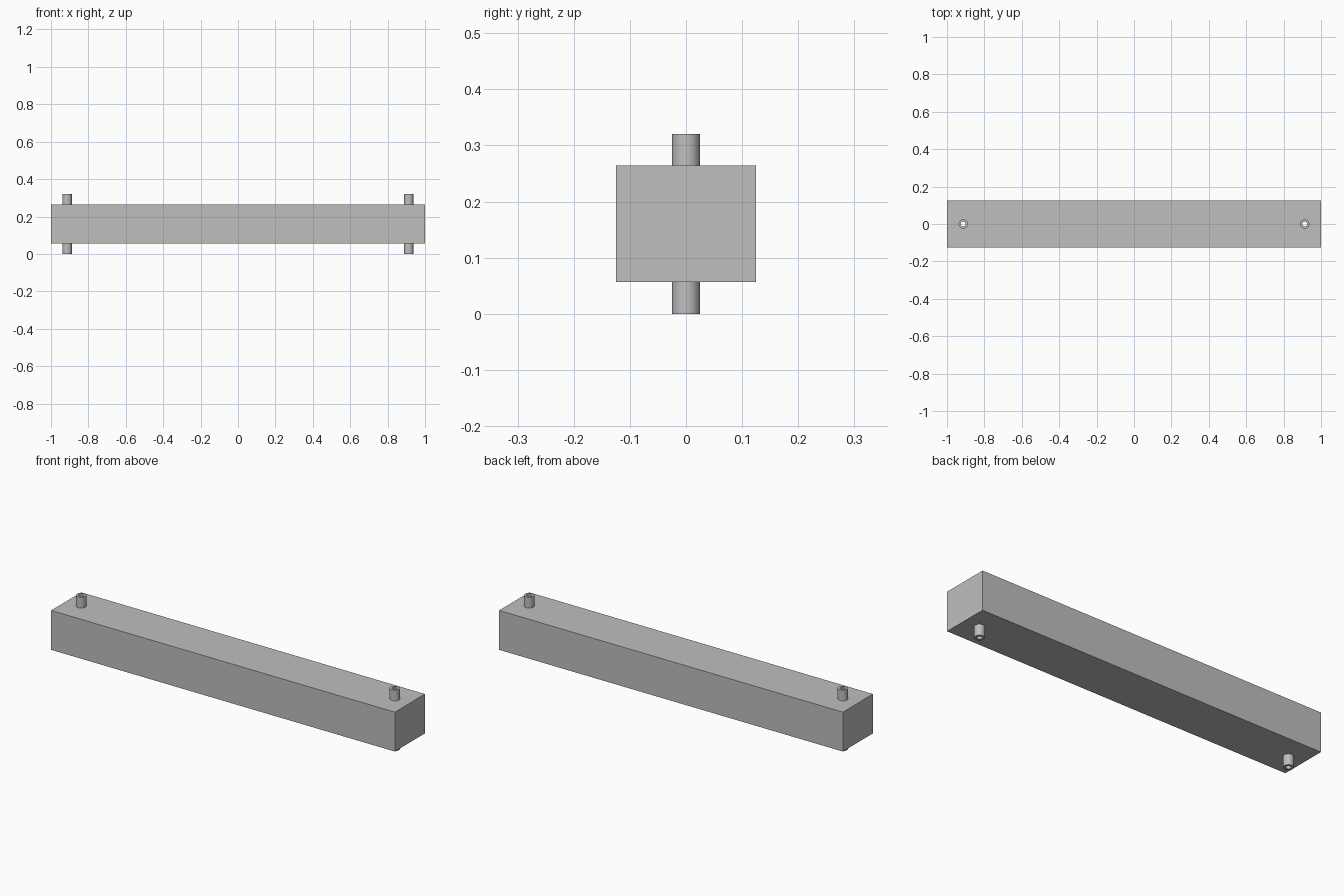
import bpy
import bmesh
import math

default = bpy.data.objects.get("Cube")
if default:
    bpy.data.objects.remove(default, do_unlink=True)

HEIGHT, BASE, TOP = 0.32, 0.057, 0.264
PIN_X, OUTER, INNER, SIDES = 0.913, 0.025, 0.013, 32

grey = bpy.data.materials.new("plain grey")
grey.use_nodes = True
grey.diffuse_color = (0.52, 0.52, 0.52, 1)
grey.node_tree.nodes["Principled BSDF"].inputs["Base Color"].default_value = grey.diffuse_color


def cylinder(name, x, radius, height):
    bpy.ops.mesh.primitive_cylinder_add(vertices=SIDES, radius=radius, depth=height,
                                        location=(x, 0, HEIGHT / 2))
    obj = bpy.context.object
    obj.name = name
    return obj


# Long rectangular beam
bpy.ops.mesh.primitive_cube_add(size=1, location=(0, 0, (BASE + TOP) / 2))
beam = bpy.context.object
beam.name = "beam"
beam.dimensions = (2, 0.25, TOP - BASE)
bpy.ops.object.transform_apply(location=False, rotation=False, scale=True)
beam.data.materials.append(grey)

for side, x in (("left", PIN_X), ("right", -PIN_X)):
    # Hidden cutter that opens the beam inside the tube wall
    cutter = cylinder(side + "_bore_cutter", x, (OUTER + INNER) / 2, HEIGHT * 2)
    cutter.hide_render = True
    cutter.hide_set(True)
    cut = beam.modifiers.new(side + " bore", "BOOLEAN")
    cut.operation = "DIFFERENCE"
    cut.solver = "EXACT"
    cut.object = cutter

    # Hollow pin passing through the beam
    pin = cylinder(side + "_hollow_pin", x, OUTER, HEIGHT)
    bm = bmesh.new()
    bm.from_mesh(pin.data)
    caps = [f for f in bm.faces if abs(f.normal.z) > 0.9]
    bmesh.ops.inset_individual(bm, faces=caps, thickness=(OUTER - INNER) * math.cos(math.pi / SIDES))
    rims = [e for f in caps for e in f.edges]
    bmesh.ops.delete(bm, geom=caps, context="FACES_ONLY")
    bmesh.ops.bridge_loops(bm, edges=rims)
    bmesh.ops.recalc_face_normals(bm, faces=bm.faces)
    bm.to_mesh(pin.data)
    bm.free()
    pin.data.materials.append(grey)
    bpy.ops.object.shade_smooth_by_angle(angle=math.radians(30))
